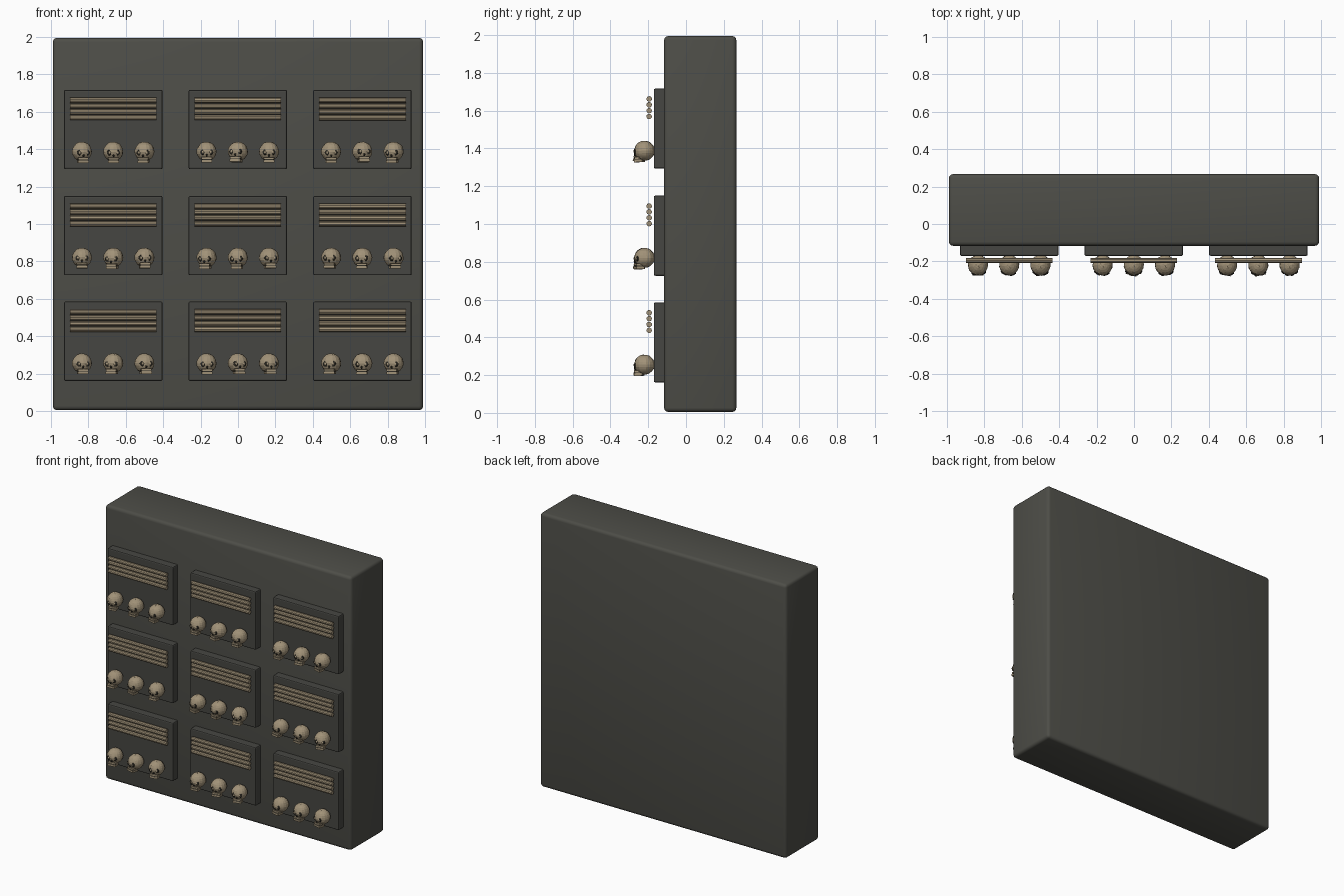
import bpy, bmesh, math, random
from mathutils import Matrix, Vector

random.seed(4)
cube = bpy.data.objects.get("Cube")
if cube:
    bpy.data.objects.remove(cube, do_unlink=True)


def material(name, rgb):
    m = bpy.data.materials.new(name)
    m.use_nodes = True
    m.diffuse_color = (*rgb, 1)
    m.node_tree.nodes["Principled BSDF"].inputs["Base Color"].default_value = (*rgb, 1)
    return m


stone = material("dark stone", (0.075, 0.075, 0.064))
slab = material("slab stone", (0.062, 0.062, 0.055))
bone = material("old bone", (0.36, 0.29, 0.19))
socket = material("socket shadow", (0.03, 0.027, 0.02))


def place(name, mesh, loc, rot=(0, 0, 0)):
    ob = bpy.data.objects.new(name, mesh)
    ob.location, ob.rotation_euler = loc, rot
    bpy.context.collection.objects.link(ob)
    return ob


def finish(bm, name, mats):
    mesh = bpy.data.meshes.new(name)
    bm.to_mesh(mesh)
    bm.free()
    for m in mats:
        mesh.materials.append(m)
    return mesh


def box_mesh(name, size, bevel, mat, segments=2):
    bm = bmesh.new()
    bmesh.ops.create_cube(bm, size=1, matrix=Matrix.Diagonal((*size, 1)))
    bmesh.ops.bevel(bm, geom=bm.edges[:], offset=bevel, segments=segments,
                    profile=0.5, affect='EDGES')
    return finish(bm, name, [mat])


def smooth(ob):
    bpy.ops.object.select_all(action='DESELECT')
    ob.select_set(True)
    bpy.context.view_layer.objects.active = ob
    bpy.ops.object.shade_smooth_by_angle(angle=math.radians(35))


def skull_mesh():
    bm = bmesh.new()

    def ball(loc, size, index, u=10, v=6):
        old = set(bm.faces)
        m = Matrix.Translation(loc) @ Matrix.Diagonal((*size, 1))
        bmesh.ops.create_uvsphere(bm, u_segments=u, v_segments=v, radius=1, matrix=m)
        for f in set(bm.faces) - old:
            f.material_index = index

    def block(loc, size):
        m = Matrix.Translation(loc) @ Matrix.Diagonal((*size, 1))
        bmesh.ops.create_cube(bm, size=1, matrix=m)

    # cranium, slightly rough
    ball((0, 0, 0), (0.053, 0.054, 0.052), 0, 16, 12)
    for v in bm.verts:
        v.co *= random.uniform(0.98, 1.03)
    # eye sockets with a bone centre, and the nose hole
    for side in (-1, 1):
        ball((side * 0.021, -0.044, -0.004), (0.015, 0.008, 0.015), 1)
        ball((side * 0.021, -0.048, -0.004), (0.008, 0.006, 0.008), 0)
    ball((0, -0.05, -0.021), (0.006, 0.006, 0.008), 1, 6, 4)
    # upper teeth and jaw
    block((0, -0.03, -0.036), (0.056, 0.04, 0.01))
    block((0, -0.03, -0.043), (0.05, 0.036, 0.006))
    for f in bm.faces[-6:]:
        f.material_index = 1
    block((0, -0.03, -0.052), (0.058, 0.044, 0.014))
    return finish(bm, "skull", [bone, socket])


def bone_mesh():
    bm = bmesh.new()
    bmesh.ops.create_cone(bm, cap_ends=True, segments=10, radius1=0.0145,
                          radius2=0.0145, depth=0.464,
                          matrix=Matrix.Rotation(math.pi / 2, 4, 'Y'))
    return finish(bm, "long_bone", [bone])


# main wall block
wall = place("wall", box_mesh("wall", (1.98, 0.383, 1.99), 0.022, stone, 3), (0, 0.075, 1))
smooth(wall)

# nine burial slabs, each with four bones and three skulls
slab_data = box_mesh("slab", (0.527, 0.075, 0.424), 0.008, slab)
bone_data, skull_data = bone_mesh(), skull_mesh()
for row, z in enumerate((1.505, 0.938, 0.373)):
    for col, x in enumerate((-0.667, -0.001, 0.665)):
        tag = f"{row + 1}_{col + 1}"
        place(f"slab_{tag}", slab_data, (x, -0.133, z))
        for i in range(4):
            place(f"bone_{tag}_{i + 1}", bone_data, (x, -0.195, z + 0.157 - i * 0.031),
                  (random.uniform(0, 1), 0, 0))
        for i in (-1, 0, 1):
            turn = (random.uniform(-0.08, 0.08), 0, random.uniform(-0.3, 0.3))
            place(f"skull_{tag}_{i + 2}", skull_data, (x + i * 0.167, -0.22, z - 0.117), turn)
